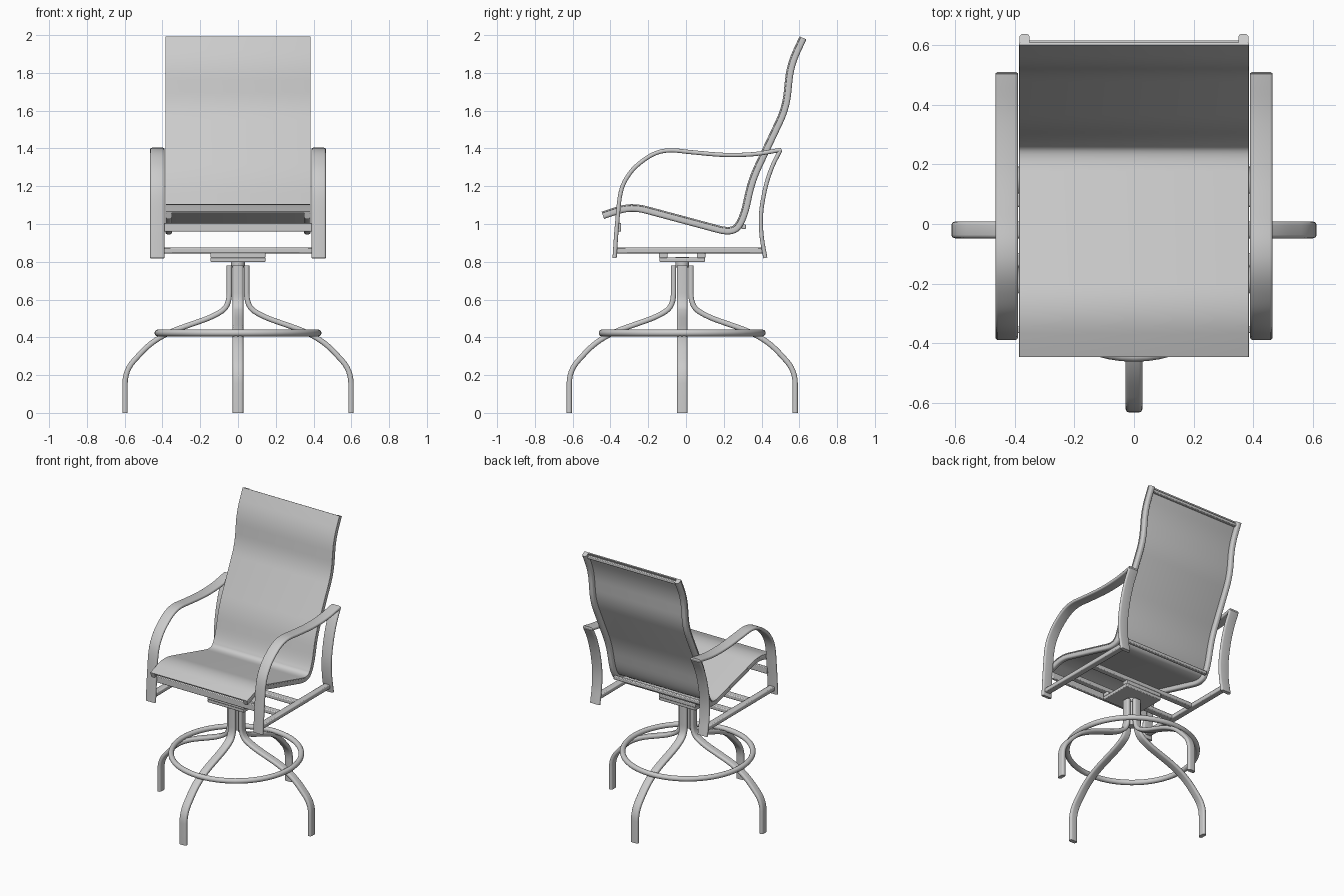
import bpy, bmesh, math
from mathutils import Vector, Matrix

cube = bpy.data.objects.get("Cube")
if cube:
    bpy.data.objects.remove(cube)

grey = bpy.data.materials.new("light grey")
grey.use_nodes = True
COLOUR = (0.6, 0.6, 0.6, 1)
grey.diffuse_color = COLOUR
grey.node_tree.nodes["Principled BSDF"].inputs["Base Color"].default_value = COLOUR


def finish(name, bm, matrix=Matrix()):
    bmesh.ops.recalc_face_normals(bm, faces=bm.faces)
    bm.transform(matrix)
    mesh = bpy.data.meshes.new(name)
    bm.to_mesh(mesh)
    bm.free()
    mesh.materials.append(grey)
    obj = bpy.data.objects.new(name, mesh)
    bpy.context.collection.objects.link(obj)
    bpy.ops.object.select_all(action='DESELECT')
    obj.select_set(True)
    bpy.context.view_layer.objects.active = obj
    bpy.ops.object.shade_smooth_by_angle(angle=math.radians(40))
    return obj


def rounded(points, radius, steps=6):
    """Polyline with its corners replaced by short curves."""
    pts = [Vector(p) for p in points]
    out = [pts[0]]
    for a, b, c in zip(pts, pts[1:], pts[2:]):
        p = b + (a - b).normalized() * min(radius, (a - b).length * 0.48)
        q = b + (c - b).normalized() * min(radius, (c - b).length * 0.48)
        for i in range(steps + 1):
            t = i / steps
            out.append(p * (1 - t) ** 2 + b * 2 * t * (1 - t) + q * t * t)
    return out + [pts[-1]]


def spline(points, steps=6):
    """Smooth curve through all the points."""
    p = [Vector(v) for v in points]
    p = [p[0] * 2 - p[1]] + p + [p[-1] * 2 - p[-2]]
    out = []
    for a, b, c, d in zip(p, p[1:], p[2:], p[3:]):
        for i in range(steps):
            t = i / steps
            out.append((b * 2 + (c - a) * t + (a * 2 - b * 5 + c * 4 - d) * t ** 2
                        + (b * 3 - a - c * 3 + d) * t ** 3) / 2)
    return out + [p[-2]]


def section(width, thick, r, steps=4):
    """Rounded rectangle."""
    pts = []
    for k, (sx, sy) in enumerate([(1, 1), (-1, 1), (-1, -1), (1, -1)]):
        for i in range(steps + 1):
            a = math.pi / 2 * (k + i / steps)
            pts.append((sx * (width / 2 - r) + r * math.cos(a),
                        sy * (thick / 2 - r) + r * math.sin(a)))
    return pts


def normals(path):
    out = []
    for i in range(len(path)):
        t = (path[min(i + 1, len(path) - 1)] - path[max(i - 1, 0)]).normalized()
        out.append(Vector((-t.y, t.x)))
    return out


def sweep(name, path, width, thick, r, x=0, matrix=Matrix()):
    """Sweep a flat tube along a path in the side (y, z) plane."""
    bm = bmesh.new()
    rings = []
    for p, n in zip(path, normals(path)):
        rings.append([bm.verts.new((x + u, p.x + n.x * v, p.y + n.y * v))
                      for u, v in section(width, thick, r)])
    for a, b in zip(rings, rings[1:]):
        for i in range(len(a)):
            j = (i + 1) % len(a)
            bm.faces.new((a[i], a[j], b[j], b[i]))
    bm.faces.new(rings[0])
    bm.faces.new(rings[-1])
    return finish(name, bm, matrix)


def box(name, centre, size):
    bm = bmesh.new()
    bmesh.ops.create_cube(bm, size=1, matrix=Matrix.LocRotScale(Vector(centre), None, Vector(size)))
    obj = finish(name, bm)
    bevel = obj.modifiers.new("soft edges", 'BEVEL')
    bevel.width = min(size) * 0.2
    bevel.segments = 2
    return obj


def cylinder(name, radius, z0, z1, y=0.0):
    bm = bmesh.new()
    bmesh.ops.create_cone(bm, cap_ends=True, segments=32, radius1=radius, radius2=radius,
                          depth=z1 - z0, matrix=Matrix.Translation((0, y, (z0 + z1) / 2)))
    return finish(name, bm)


BASE_Y = -0.02

# Seat side rails and the fabric sling stretched over them
seat_path = rounded([(-0.44, 1.045), (-0.29, 1.095), (0.25, 0.95), (0.305, 1.03), (0.35, 1.235),
                     (0.53, 1.615), (0.553, 1.84), (0.62, 1.985)], 0.08)
for side, label in ((1, "left"), (-1, "right")):
    sweep(label + "_seat_rail", seat_path, 0.034, 0.038, 0.012, side * 0.367)
sling_path = [p + n * 0.017 for p, n in zip(seat_path, normals(seat_path))]
sweep("sling", sling_path, 0.77, 0.008, 0.002)

# Cross bars between the seat rails and between the arms
box("top_bar", (0, 0.605, 1.965), (0.71, 0.022, 0.022))
box("lower_back_bar", (0, 0.305, 0.985), (0.71, 0.024, 0.024))
box("front_bar", (0, -0.355, 0.983), (0.8, 0.022, 0.046))

# Arms: a swept top loop and a bowed rear post on each side
arm_path = spline([(-0.378, 0.82), (-0.365, 1.0), (-0.345, 1.17), (-0.3, 1.265), (-0.235, 1.33),
                   (-0.16, 1.375), (-0.08, 1.39), (0.03, 1.38), (0.2, 1.366), (0.36, 1.37),
                   (0.505, 1.393)])
post_path = spline([(0.5, 1.392), (0.455, 1.3), (0.42, 1.19), (0.398, 1.06), (0.4, 0.94),
                    (0.42, 0.82)])
for side, label in ((1, "left"), (-1, "right")):
    x = side * 0.427
    sweep(label + "_arm", arm_path, 0.076, 0.022, 0.01, x)
    sweep(label + "_rear_post", post_path, 0.076, 0.022, 0.01, x)
    box(label + "_base_rail", (x, 0.025, 0.86), (0.045, 0.79, 0.03))

# Swivel mount under the seat
for y in (-0.12, 0.08):
    box("mount_cross_bar", (0, y, 0.86), (0.82, 0.045, 0.03))
    box("mount_spacer", (0, y, 0.833), (0.29, 0.045, 0.028))
box("swivel_plate", (0, BASE_Y, 0.81), (0.29, 0.24, 0.024))
cylinder("swivel_shaft", 0.036, 0.77, 0.825, BASE_Y)
cylinder("swivel_column", 0.028, 0.6, 0.78, BASE_Y)

# Four bent legs
leg_path = rounded([(0.046, 0.78), (0.046, 0.565), (0.13, 0.51), (0.36, 0.43), (0.47, 0.365),
                    (0.598, 0.225), (0.598, 0.0)], 0.07)
for k, label in enumerate(("back", "right", "front", "left")):
    turn = Matrix.Translation((0, BASE_Y, 0)) @ Matrix.Rotation(k * math.pi / 2, 4, 'Z')
    sweep(label + "_leg", leg_path, 0.056, 0.028, 0.012, 0, turn)

# Foot ring
bpy.ops.mesh.primitive_torus_add(location=(0, BASE_Y, 0.423), major_radius=0.424, minor_radius=0.018,
                                 major_segments=64, minor_segments=14)
ring = bpy.context.object
ring.name = "foot_ring"
ring.data.materials.append(grey)
bpy.ops.object.shade_smooth()
